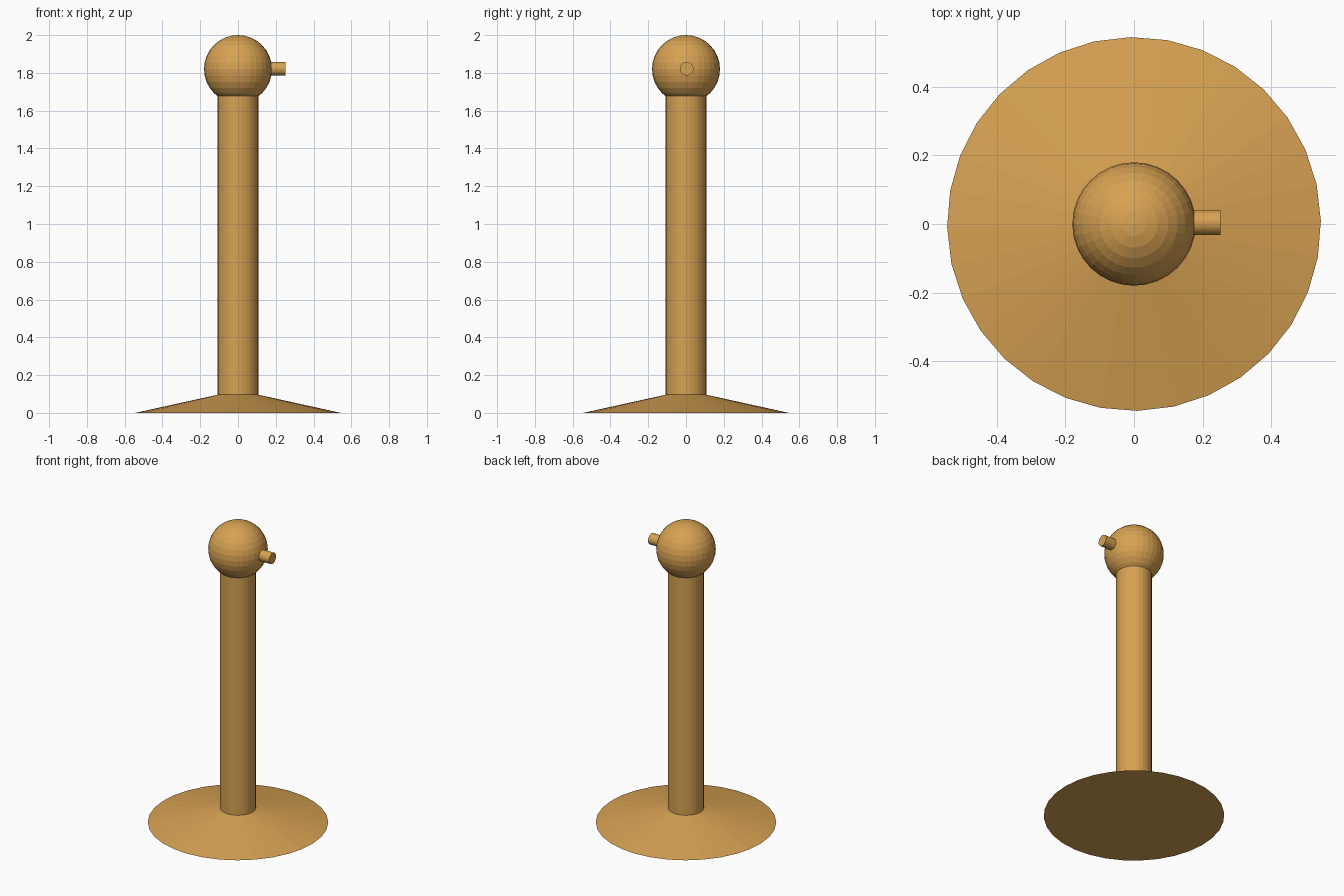
import bpy
import math

if "Cube" in bpy.data.objects:
    bpy.data.objects.remove(bpy.data.objects["Cube"])

# single warm wood / brass colour
mat = bpy.data.materials.new("warm_tan")
mat.diffuse_color = (0.68, 0.36, 0.085, 1.0)
mat.use_nodes = True
mat.node_tree.nodes["Principled BSDF"].inputs["Base Color"].default_value = mat.diffuse_color


def finish(name):
    ob = bpy.context.object
    ob.name = name
    ob.data.materials.append(mat)
    return ob


# shallow conical foot
bpy.ops.mesh.primitive_cone_add(vertices=32, radius1=0.545, radius2=0.09, depth=0.1,
                                location=(0, 0, 0.05), rotation=(0, 0, math.radians(1)))
finish("base")

# upright post, running into the ball
bpy.ops.mesh.primitive_cylinder_add(vertices=32, radius=0.108, depth=1.66,
                                    location=(0, 0, 0.87), rotation=(0, 0, math.radians(1)))
finish("post")

# ball on top
bpy.ops.mesh.primitive_uv_sphere_add(segments=32, ring_count=16, radius=0.18,
                                     location=(0, 0, 1.82))
finish("ball")

# small side peg
bpy.ops.mesh.primitive_cylinder_add(vertices=32, radius=0.036, depth=0.15,
                                    location=(0.177, 0.004, 1.822),
                                    rotation=(0, math.radians(90), 0))
finish("side_peg")
